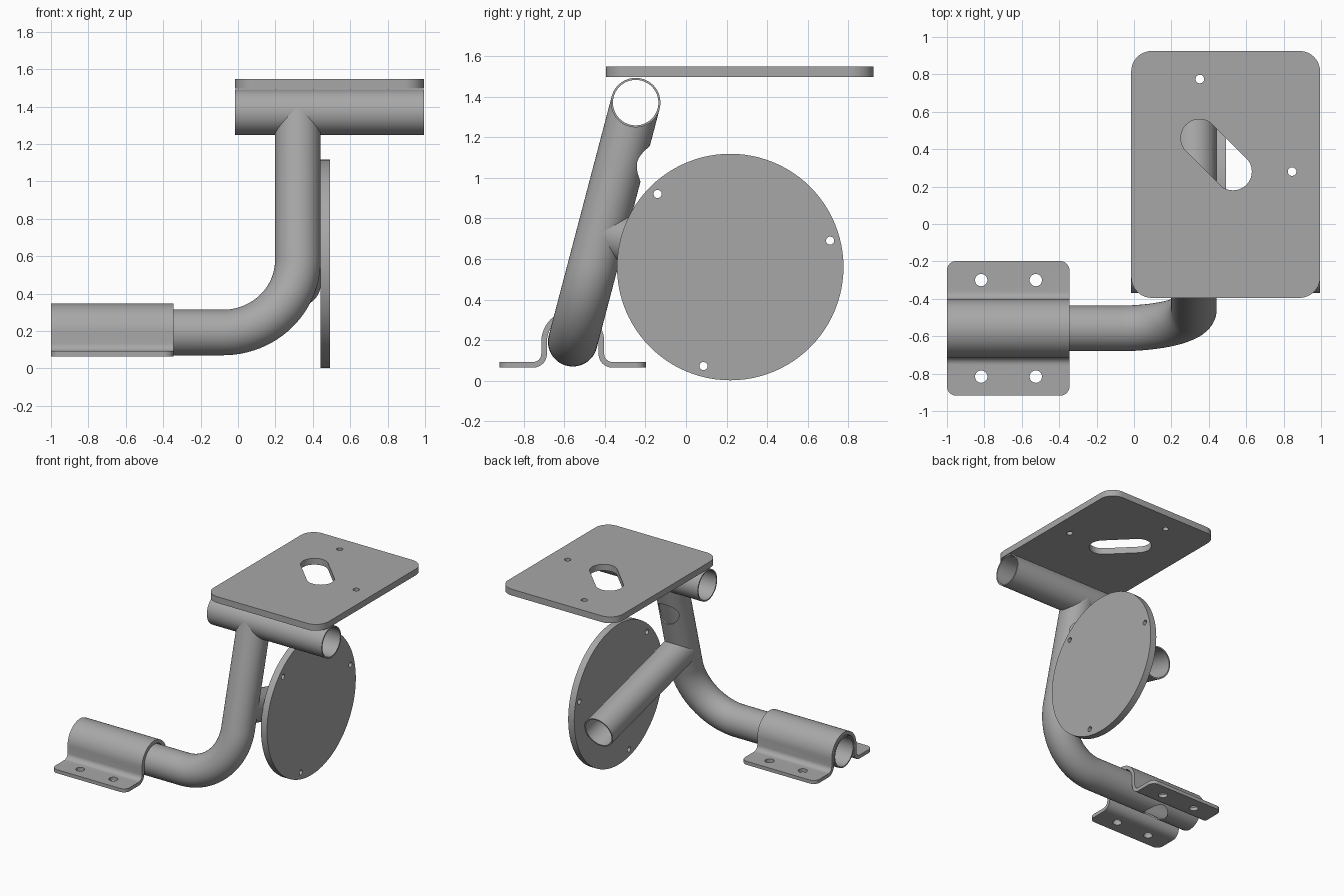
import bpy, bmesh, math
from mathutils import Vector

cube = bpy.data.objects.get("Cube")
if cube:
    bpy.data.objects.remove(cube, do_unlink=True)

steel = bpy.data.materials.new("grey steel")
steel.use_nodes = True
GREY = (0.39, 0.39, 0.39, 1)
steel.diffuse_color = GREY
steel.node_tree.nodes["Principled BSDF"].inputs["Base Color"].default_value = GREY

SEG = 64
R, WALL = 0.122, 0.01


def finish(name, bm):
    bmesh.ops.recalc_face_normals(bm, faces=bm.faces)
    mesh = bpy.data.meshes.new(name)
    bm.to_mesh(mesh)
    bm.free()
    mesh.materials.append(steel)
    ob = bpy.data.objects.new(name, mesh)
    bpy.context.collection.objects.link(ob)
    return ob


def prism(name, pts, axis, lo, hi):
    """Extrude a closed outline along X (points are y,z) or Z (points are x,y)."""
    bm = bmesh.new()
    place = (lambda p, d: (d, *p)) if axis == "X" else (lambda p, d: (*p, d))
    a, b = ([bm.verts.new(place(p, d)) for p in pts] for d in (lo, hi))
    bm.faces.new(a)
    bm.faces.new(b)
    for i in range(len(pts)):
        j = (i + 1) % len(pts)
        bm.faces.new((a[i], a[j], b[j], b[i]))
    return finish(name, bm)


def sweep(name, path, normal, r, wall=None):
    """Round bar along a planar path; with a wall it becomes an open tube."""
    bm = bmesh.new()
    path = [Vector(p) for p in path]
    n = Vector(normal).normalized()
    last = len(path) - 1

    def ring(i, rad):
        t = (path[min(i + 1, last)] - path[max(i - 1, 0)]).normalized()
        side = t.cross(n)
        angles = [math.tau * k / SEG for k in range(SEG)]
        return [bm.verts.new(path[i] + rad * (math.cos(a) * n + math.sin(a) * side)) for a in angles]

    rings = [ring(i, r) for i in range(last + 1)]
    if wall:
        rings += [ring(i, r - wall) for i in range(last, -1, -1)]
        pairs = list(zip(rings, rings[1:] + rings[:1]))
    else:
        bm.faces.new(rings[0])
        bm.faces.new(rings[-1])
        pairs = list(zip(rings, rings[1:]))
    for a, b in pairs:
        for k in range(SEG):
            m = (k + 1) % SEG
            bm.faces.new((a[k], a[m], b[m], b[k]))
    return finish(name, bm)


def cut(ob, *cutters, op="DIFFERENCE"):
    """Apply booleans and discard the cutters."""
    for c in cutters:
        c.hide_render = True
        mod = ob.modifiers.new("cut", "BOOLEAN")
        mod.operation, mod.solver, mod.object = op, "EXACT", c
    graph = bpy.context.evaluated_depsgraph_get()
    mesh = bpy.data.meshes.new_from_object(ob.evaluated_get(graph))
    ob.modifiers.clear()
    ob.data = mesh
    for c in cutters:
        bpy.data.objects.remove(c, do_unlink=True)


def arc(cx, cy, r, a0, a1, n=12):
    angles = [math.radians(a0 + (a1 - a0) * i / n) for i in range(n + 1)]
    return [(cx + r * math.cos(a), cy + r * math.sin(a)) for a in angles]


def circle(cx, cy, r, n=32):
    return arc(cx, cy, r, 0, 360, n)[:-1]


def rounded_rect(x0, x1, y0, y1, r):
    return (arc(x1 - r, y1 - r, r, 0, 90) + arc(x0 + r, y1 - r, r, 90, 180)
            + arc(x0 + r, y0 + r, r, 180, 270) + arc(x1 - r, y0 + r, r, 270, 360))


# Main directions: the post leans back, the arm is square to it
X = Vector((1, 0, 0))
top = Vector((0.32, -0.248, 1.37))
low = Vector((0.32, -0.558, 0.192))
up = (top - low).normalized()
out = Vector((0, up.z, -up.y))

# Top plate with slanted slot and two bolt holes
plate = prism("top_plate", rounded_rect(-0.015, 0.995, -0.395, 0.925, 0.11), "Z", 1.497, 1.547)
slot = arc(0.35, 0.46, 0.1, 45, 225, 20) + arc(0.53, 0.28, 0.1, 225, 405, 20)
cut(plate, prism("slot_cutter", slot, "Z", 1.4, 1.6),
    *[prism("hole_cutter", circle(x, y, 0.023), "Z", 1.4, 1.6) for x, y in ((0.352, 0.775), (0.845, 0.28))])

# Cross tube under the plate
cross_ends = [(-0.015, top.y, top.z), (0.995, top.y, top.z)]
sweep("cross_tube", cross_ends, out, R, WALL)

# Bent tube: horizontal foot, bend, leaning post
BEND = 0.4
centre = low - X * BEND + up * BEND
path = [Vector((-1, low.y, low.z))]
path += [centre + BEND * (math.sin(a) * X - math.cos(a) * up)
         for a in (math.pi / 2 * i / 24 for i in range(25))]
path.append(top)
post = sweep("bent_post_tube", path, out, R, WALL)
vent = top - up * 0.28
drain = Vector((-0.67, low.y, low.z))
cut(post,
    sweep("cross_cutter", [(-0.5, top.y, top.z), (1.5, top.y, top.z)], out, R - 0.003),
    sweep("vent_cutter", [vent, vent + out * 0.3], X, 0.09),
    sweep("drain_cutter", [drain, drain - Vector((0, 0, 0.3))], X, 0.09))

# Rear arm carrying the disc
disc_mid = Vector((0.32, 0.22, 0.56))
root = disc_mid - out * (disc_mid - low).dot(out)
arm = sweep("rear_arm_tube", [root, disc_mid + out * 0.435], X, R, WALL)
cut(arm, sweep("post_cutter", [root - up * 0.5, root + up * 0.5], X, R - 0.003))

# Round side plate with three bolt holes
disc = prism("round_side_plate", circle(0.218, 0.56, 0.558, 96), "X", 0.44, 0.493)
cut(disc, *[prism("hole_cutter", circle(y, z, 0.02), "X", 0.4, 0.6)
            for y, z in ((-0.14, 0.92), (0.71, 0.69), (0.086, 0.072))])

# Saddle clamp over the foot: arch, fillets and two flanges
OUT_R, IN_R, FIL, Z0, Z1, HALF = 0.155, 0.127, 0.04, 0.064, 0.092, 0.36
fc = (OUT_R + FIL, Z1 + FIL)
half = arc(0, low.z, OUT_R, 90, 0, 20) + arc(*fc, FIL, 180, 270, 8) + [(HALF, Z1), (HALF, Z0)]
half += arc(*fc, FIL + OUT_R - IN_R, 270, 180, 8) + arc(0, low.z, IN_R, 0, 90, 20)
mirror = [(-y, z) for y, z in reversed(half[1:-1])]
profile = [(low.y + y, z) for y, z in half + mirror]
clamp = prism("saddle_clamp", profile, "X", -1, -0.345)
cut(clamp, prism("corner_cutter", rounded_rect(-1, -0.345, low.y - HALF, low.y + HALF, 0.05), "Z", 0, 0.6),
    op="INTERSECT")
cut(clamp, *[prism("hole_cutter", circle(x, low.y + s * 0.258, 0.033), "Z", 0, 0.15)
             for x in (-0.817, -0.525) for s in (-1, 1)])

# Smooth the round surfaces, keep edges sharp
for ob in bpy.context.view_layer.objects:
    ob.select_set(ob.type == "MESH")
bpy.context.view_layer.objects.active = plate
bpy.ops.object.shade_smooth_by_angle(angle=math.radians(30))
